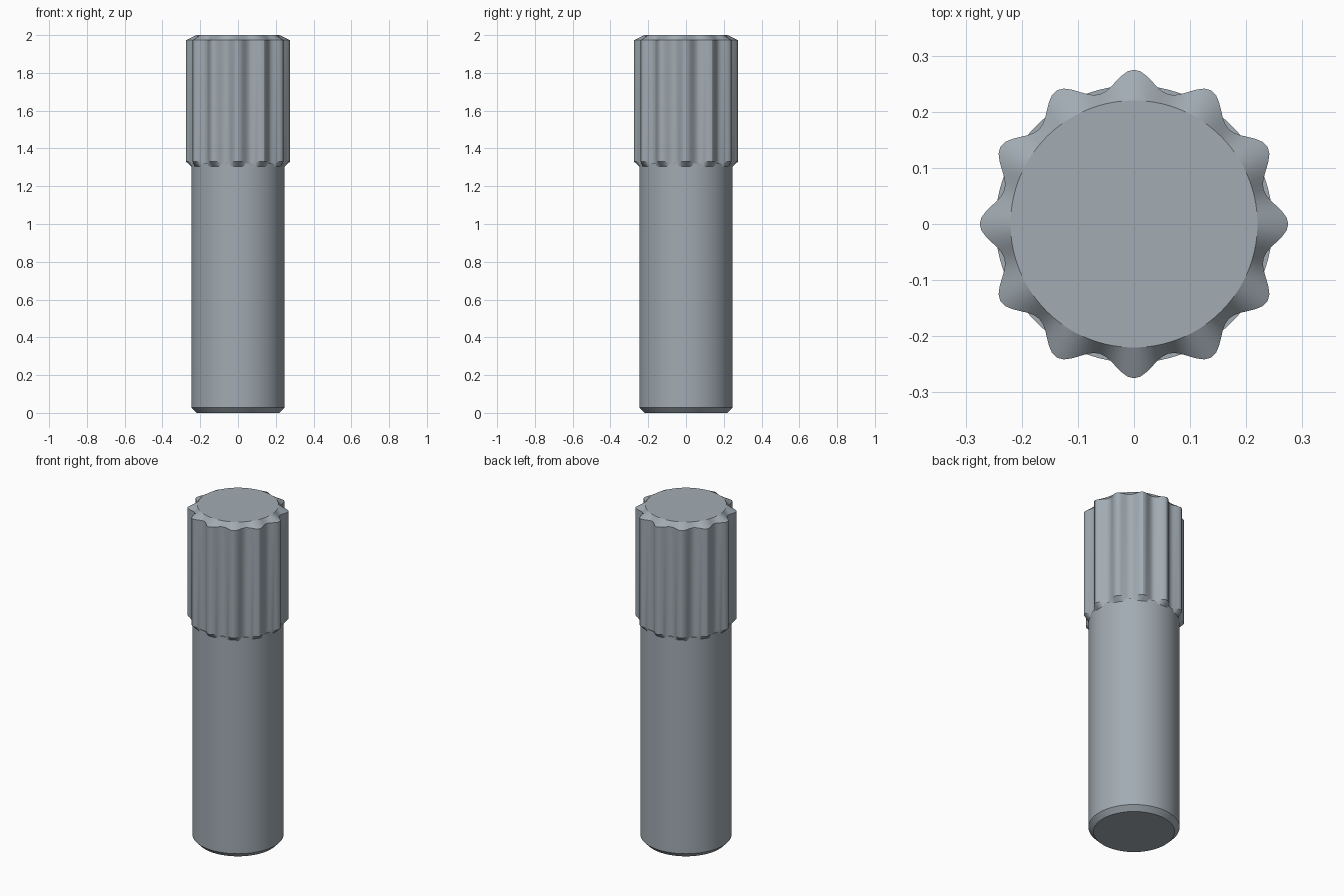
import bpy
import bmesh
import math

if "Cube" in bpy.data.objects:
    bpy.data.objects.remove(bpy.data.objects["Cube"])

SEGMENTS = 144
LOBES = 12

steel = bpy.data.materials.new("steel grey")
steel.diffuse_color = (0.36, 0.41, 0.45, 1)
steel.use_nodes = True
steel.node_tree.nodes["Principled BSDF"].inputs["Base Color"].default_value = steel.diffuse_color


def ring(bm, z, radius):
    """Add a closed ring whose radius is a function of the angle."""
    verts = []
    for i in range(SEGMENTS):
        a = 2 * math.pi * i / SEGMENTS
        r = radius(a)
        verts.append(bm.verts.new((r * math.cos(a), r * math.sin(a), z)))
    return verts


def loft(name, sections):
    """Skin a stack of rings and cap both ends."""
    bm = bmesh.new()
    rings = [ring(bm, z, radius) for z, radius in sections]
    for low, high in zip(rings, rings[1:]):
        for i in range(SEGMENTS):
            j = (i + 1) % SEGMENTS
            bm.faces.new((low[i], low[j], high[j], high[i]))
    bm.faces.new(rings[0][::-1])
    bm.faces.new(rings[-1])
    mesh = bpy.data.meshes.new(name)
    bm.to_mesh(mesh)
    bm.free()
    mesh.materials.append(steel)
    obj = bpy.data.objects.new(name, mesh)
    bpy.context.collection.objects.link(obj)
    bpy.context.view_layer.objects.active = obj
    obj.select_set(True)
    bpy.ops.object.shade_smooth_by_angle(angle=math.radians(25))
    obj.select_set(False)


def circle(r):
    return lambda a: r


def splined(a):
    return 0.256 + 0.018 * math.cos(LOBES * a) + 0.001 * math.cos(2 * LOBES * a)


def spline_root(a):
    return min(splined(a), 0.247)


# Round pin with a chamfered foot, ending inside the head
loft("shaft", [(0, circle(0.22)), (0.028, circle(0.247)), (1.32, circle(0.247))])

# Splined head with twelve rounded teeth, chamfered at both ends
loft("splined_head", [(1.305, spline_root), (1.33, splined),
                      (1.973, splined), (2, circle(0.22))])
